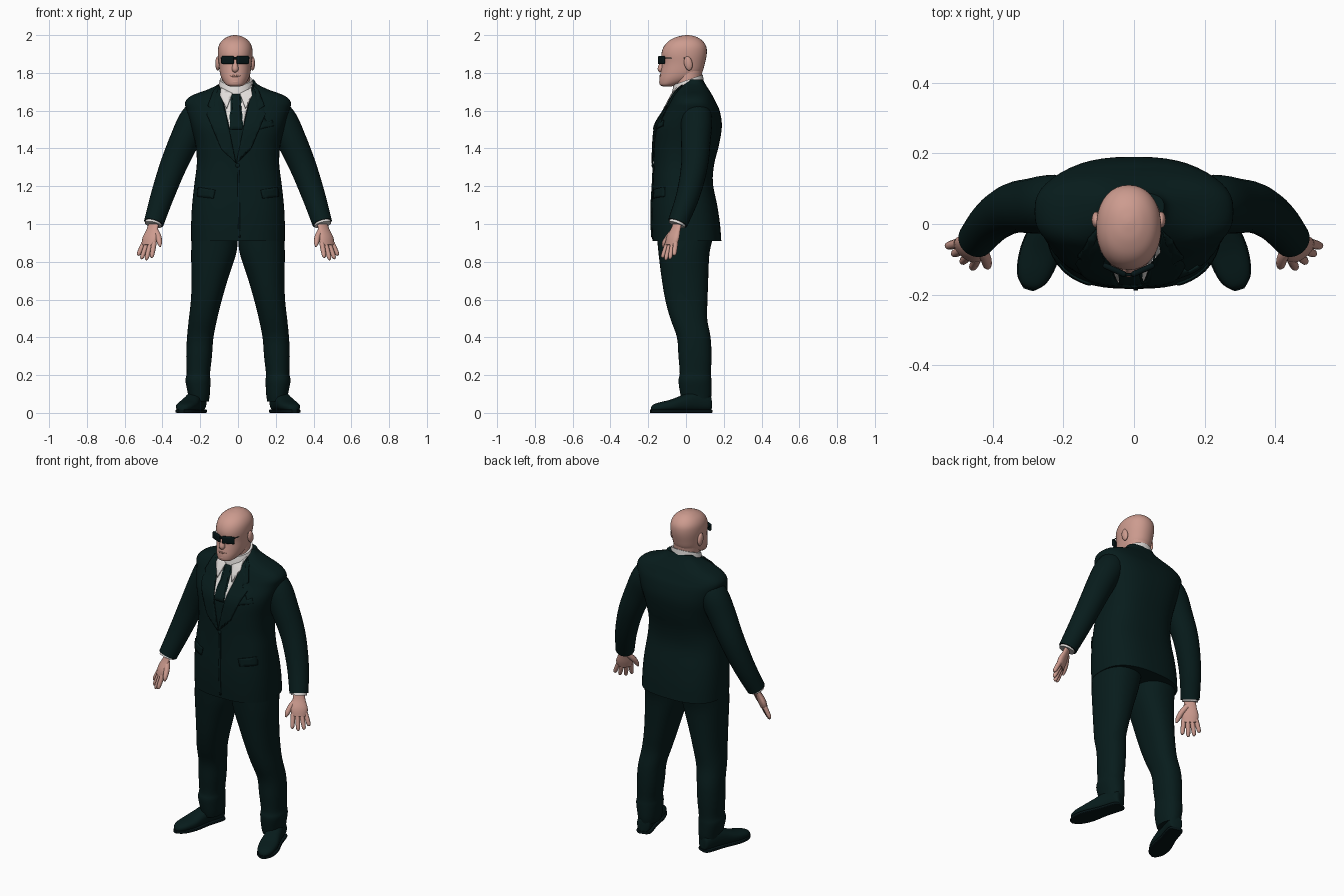
import bpy, bmesh, math
from mathutils import Vector, Matrix
from mathutils.bvhtree import BVHTree

if "Cube" in bpy.data.objects:
    bpy.data.objects.remove(bpy.data.objects["Cube"], do_unlink=True)


def material(name, color):
    mat = bpy.data.materials.new(name)
    mat.use_nodes = True
    mat.diffuse_color = (*color, 1)
    mat.node_tree.nodes["Principled BSDF"].inputs["Base Color"].default_value = (*color, 1)
    return mat


suit = material("dark green suit", (0.0022, 0.0115, 0.0115))
skin = material("skin", (0.61, 0.33, 0.275))
lip = material("lip skin", (0.5, 0.26, 0.21))
white = material("white cotton", (0.75, 0.72, 0.7))
black = material("glossy black", (0.0015, 0.007, 0.008))
parts = []


def finish(name, bm, mat):
    """Turn a bmesh into a named object with one material."""
    bmesh.ops.recalc_face_normals(bm, faces=bm.faces)
    mesh = bpy.data.meshes.new(name)
    bm.to_mesh(mesh)
    bm.free()
    mesh.materials.append(mat)
    obj = bpy.data.objects.new(name, mesh)
    bpy.context.collection.objects.link(obj)
    parts.append(obj)
    return obj


def refine(rows, steps=4):
    """Catmull-Rom interpolation through rows of numbers."""
    rows = [rows[0]] + list(rows) + [rows[-1]]
    out = []
    for a, b, c, d in zip(rows, rows[1:], rows[2:], rows[3:]):
        for k in range(steps):
            t = k / steps
            out.append([q + t / 2 * (r - p + t * (2 * p - 5 * q + 4 * r - s + t * (3 * (q - r) + s - p)))
                        for p, q, r, s in zip(a, b, c, d)])
    return out + [list(rows[-1])]


def loft(name, rings, mat, matrix=None):
    """Skin a list of closed rings and cap both ends."""
    bm = bmesh.new()
    loops = [[bm.verts.new(p) for p in ring] for ring in rings]
    n = len(loops[0])
    for low, high in zip(loops, loops[1:]):
        for i in range(n):
            j = (i + 1) % n
            bm.faces.new((low[i], low[j], high[j], high[i]))
    bm.faces.new(loops[0])
    bm.faces.new(loops[-1])
    if matrix:
        bm.transform(matrix)
    return finish(name, bm, mat)


def body(name, rows, mat, power=2.3, sides=36, tilt=0, matrix=None):
    """Stacked superellipse sections: height, centre x, half width, front y, back y."""
    rings = []
    for z, cx, hw, front, back in refine(rows):
        ring = []
        for i in range(sides):
            a = math.tau * i / sides
            c, s = math.cos(a), math.sin(a)
            x = math.copysign(abs(c) ** (2 / power), c) * hw
            y = (front + back) / 2 + math.copysign(abs(s) ** (2 / power), s) * (back - front) / 2
            ring.append((cx + x, y, z + tilt * y))
        rings.append(ring)
    return loft(name, rings, mat, matrix)


def tube(name, path, mat, wide=(1, 0, 0), flat=1, sides=20, side=1):
    """Tapered limb along x, y, z, radius points, mirrored by side."""
    path = refine(path)
    rings = []
    for i, (*p, r) in enumerate(path):
        t = Vector(path[min(i + 1, len(path) - 1)][:3]) - Vector(path[max(i - 1, 0)][:3])
        t.normalize()
        u = Vector(wide)
        u = (u - t * u.dot(t)).normalized()
        v = t.cross(u) * flat
        angles = [math.tau * k / sides for k in range(sides)]
        rings.append([Vector(p) + r * (u * math.cos(a) + v * math.sin(a)) for a in angles])
    return loft(name, rings, mat, Matrix.Diagonal((side, 1, 1, 1)))


def ball(name, place, size, mat, turn=0):
    bm = bmesh.new()
    bmesh.ops.create_uvsphere(bm, u_segments=20, v_segments=12, radius=1)
    bm.transform(Matrix.Translation(place) @ Matrix.Rotation(turn, 4, "X") @ Matrix.Diagonal((*size, 1)))
    return finish(name, bm, mat)


def box(name, place, size, mat, turn=0, round_by=0.001):
    bm = bmesh.new()
    bmesh.ops.create_cube(bm, size=1)
    bm.transform(Matrix.Diagonal((*size, 1)))
    bmesh.ops.bevel(bm, geom=bm.edges[:], offset=round_by, segments=3, affect="EDGES", profile=0.5)
    bm.transform(Matrix.Translation(place) @ Matrix.Rotation(turn, 4, "Z"))
    return finish(name, bm, mat)


def surface(obj):
    mesh = obj.data
    return BVHTree.FromPolygons([v.co for v in mesh.vertices], [p.vertices[:] for p in mesh.polygons])


def drape(name, outline, target, lift, mat, shift=0, side=1, step=0.02):
    """Lay a thin plate with an x, z outline over the front of a surface."""
    bm = bmesh.new()
    bm.faces.new([bm.verts.new((shift + side * x, 0, z)) for x, z in outline])
    bmesh.ops.triangulate(bm, faces=bm.faces)
    for axis in (0, 2):
        values = [v.co[axis] for v in bm.verts]
        cut = min(values) + step
        while cut < max(values):
            plane = Vector((0, 0, 0))
            plane[axis] = 1
            bmesh.ops.bisect_plane(bm, geom=bm.verts[:] + bm.edges[:] + bm.faces[:],
                                   plane_co=plane * cut, plane_no=plane)
            cut += step
    for v in bm.verts:
        hit = target.ray_cast(Vector((v.co.x, -1, v.co.z)), Vector((0, 1, 0)))[0]
        if hit is None:
            hit = target.find_nearest(v.co)[0]
        v.co.y = hit.y - lift
    obj = finish(name, bm, mat)
    rim = obj.modifiers.new("thickness", "SOLIDIFY")
    rim.thickness = 0.008
    rim.offset = 0
    return obj


# Jacket body
jacket = body("jacket_body", [
    (0.91, 0, 0.248, -0.178, 0.187), (1, 0, 0.248, -0.183, 0.18), (1.1, 0, 0.243, -0.183, 0.165),
    (1.22, 0, 0.23, -0.176, 0.142), (1.32, 0, 0.218, -0.172, 0.15), (1.42, 0, 0.225, -0.17, 0.175),
    (1.52, 0, 0.25, -0.158, 0.19), (1.6, 0, 0.272, -0.112, 0.178), (1.645, 0, 0.28, -0.087, 0.158),
    (1.68, 0, 0.245, -0.068, 0.14), (1.71, 0, 0.165, -0.048, 0.122), (1.74, 0, 0.104, -0.02, 0.103),
    (1.765, 0, 0.085, 0.01, 0.09)], suit, power=2.6, sides=48)
cloth = surface(jacket)
MID = -0.01

# Shirt, tie and jacket front details
drape("shirt_front", [(-0.085, 1.735), (-0.035, 1.51), (0.035, 1.51), (0.085, 1.735)], cloth, 0.002, white, MID)
drape("tie", [(-0.024, 1.685), (-0.016, 1.64), (-0.034, 1.5), (0.034, 1.5), (0.016, 1.64), (0.024, 1.685)],
      cloth, 0.009, suit, MID)
drape("jacket_closure", [(-0.004, 1.32), (0.002, 0.93), (0.012, 0.93), (0.006, 1.32)], cloth, 0.001, suit)
drape("pocket_square", [(0.11, 1.5), (0.19, 1.52), (0.18, 1.55), (0.155, 1.535), (0.14, 1.56)], cloth, 0.003, suit)
ball("jacket_button", (-0.003, -0.176, 1.31), (0.011, 0.006, 0.011), suit)
for side, label in ((1, "left"), (-1, "right")):
    drape(label + "_lapel", [(0.09, 1.735), (0.036, 1.5), (0, 1.32), (0.08, 1.4), (0.155, 1.58), (0.115, 1.6),
                             (0.15, 1.625), (0.12, 1.705)], cloth, 0.006, suit, MID, side)
    drape(label + "_collar_point", [(0.02, 1.69), (0.05, 1.61), (0.085, 1.68), (0.08, 1.72)],
          cloth, 0.011, white, MID, side)
    drape(label + "_pocket_flap", [(0.12, 1.18), (0.13, 1.135), (0.215, 1.145), (0.21, 1.195)],
          cloth, 0.003, suit, 0, side)

# Collar, neck and head
body("shirt_collar", [(1.68, MID, 0.098, -0.078, 0.093), (1.72, MID, 0.094, -0.074, 0.093),
                      (1.76, MID, 0.086, -0.066, 0.09)], white, 2, tilt=0.35)
body("neck", [(1.68, MID, 0.076, -0.06, 0.08), (1.75, MID, 0.074, -0.06, 0.08),
              (1.83, -0.015, 0.075, -0.07, 0.09)], skin, 2)
HEAD = -0.015
head = body("head", [
    (1.728, HEAD, 0.025, -0.12, -0.08), (1.737, HEAD, 0.048, -0.138, -0.04), (1.765, HEAD, 0.069, -0.141, 0.04),
    (1.8, HEAD, 0.081, -0.135, 0.083), (1.85, HEAD, 0.087, -0.127, 0.1), (1.9, HEAD, 0.092, -0.13, 0.11),
    (1.94, HEAD, 0.088, -0.117, 0.107), (1.97, HEAD, 0.071, -0.09, 0.087), (1.99, HEAD, 0.043, -0.05, 0.057),
    (1.998, HEAD, 0.018, -0.015, 0.027), (2, HEAD, 0.002, 0.004, 0.008)], skin, 2.15)
face = surface(head)
tube("nose", [(HEAD, -0.122, 1.88, 0.008), (HEAD, -0.13, 1.845, 0.013), (HEAD, -0.132, 1.82, 0.018),
              (HEAD, -0.128, 1.807, 0.011)], skin)
drape("mouth", [(-0.028, 1.785), (0, 1.788), (0.028, 1.785), (0.015, 1.779), (-0.015, 1.779)],
      face, -0.002, lip, HEAD, step=0.01)
ball("chin", (HEAD, -0.124, 1.752), (0.03, 0.018, 0.017), skin)
for side, label in ((1, "left"), (-1, "right")):
    ball(label + "_ear", (HEAD + side * 0.092, 0.012, 1.85), (0.013, 0.022, 0.038), skin, 0.2)
    box(label + "_lens", (HEAD + side * 0.04, -0.13, 1.868), (0.072, 0.016, 0.044), black, side * 0.42, 0.0075)
    box(label + "_glasses_arm", (HEAD + side * 0.079, -0.06, 1.879), (0.004, 0.11, 0.004), black, -side * 0.2)
box("glasses_bridge", (HEAD, -0.143, 1.878), (0.03, 0.008, 0.012), black)

# Limbs, built once per side
PALM = Vector((0.78, 0.62, 0))
REACH = Vector((0.32, -0.24, -1)).normalized()
for side, label in ((1, "left"), (-1, "right")):
    tube(label + "_sleeve", [(0.17, 0.055, 1.6, 0.055), (0.2, 0.056, 1.59, 0.074), (0.235, 0.056, 1.54, 0.083),
                             (0.28, 0.052, 1.45, 0.079), (0.342, 0.045, 1.31, 0.071),
                             (0.4, 0.01, 1.15, 0.062), (0.446, -0.044, 1.005, 0.053)], suit, sides=24, side=side)
    tube(label + "_shirt_cuff", [(0.443, -0.04, 1.02, 0.045), (0.449, -0.049, 0.996, 0.045)], white, side=side)
    # Hand with spread fingers
    tube(label + "_palm", [(0.445, -0.043, 1.01, 0.032), (0.454, -0.055, 0.97, 0.036), (0.466, -0.07, 0.925, 0.048),
                           (0.474, -0.08, 0.885, 0.042)], skin, PALM, 0.45, side=side)
    for i, length in enumerate((0.085, 0.098, 0.092, 0.072)):
        spread = i - 1.5
        base = Vector((0.471, -0.076, 0.9)) + PALM * spread * 0.023
        aim = REACH + PALM * spread * 0.12
        path = [(*(base + aim * length * t), r) for t, r in
                ((0, 0.0135), (0.5, 0.013), (0.88, 0.0105), (1, 0.004))]
        tube(f"{label}_finger_{i + 1}", path, skin, PALM, sides=10, side=side)
    tube(label + "_thumb", [(0.44, -0.06, 0.97, 0.016), (0.422, -0.09, 0.935, 0.016), (0.415, -0.115, 0.9, 0.013),
                            (0.412, -0.124, 0.88, 0.004)], skin, PALM, sides=10, side=side)
    # Trouser leg
    rows = [(0.06, 0.207, 0.052, -0.02, 0.128), (0.1, 0.207, 0.058, -0.03, 0.135), (0.17, 0.212, 0.066, -0.04, 0.135),
            (0.21, 0.21, 0.062, -0.033, 0.132), (0.3, 0.206, 0.068, -0.04, 0.135), (0.4, 0.2, 0.07, -0.048, 0.13),
            (0.5, 0.185, 0.075, -0.083, 0.112), (0.6, 0.167, 0.082, -0.11, 0.114), (0.72, 0.148, 0.098, -0.13, 0.118),
            (0.85, 0.128, 0.12, -0.146, 0.125), (0.95, 0.122, 0.12, -0.155, 0.15)]
    body(label + "_trouser_leg", [(z, side * cx, *rest) for z, cx, *rest in rows], suit)
    # Shoe, lofted from heel to toe
    stand = (Matrix.Translation((side * 0.201, 0.13, 0)) @ Matrix.Rotation(side * 0.3, 4, "Z")
             @ Matrix.Rotation(math.pi / 2, 4, "X"))
    body(label + "_shoe", [(0, 0, 0.025, 0.01, 0.08), (0.015, 0, 0.04, 0.008, 0.1), (0.09, 0, 0.044, 0.008, 0.115),
                           (0.16, 0, 0.049, 0.008, 0.092), (0.22, 0, 0.054, 0.008, 0.07),
                           (0.28, 0, 0.047, 0.008, 0.056), (0.315, 0, 0.03, 0.008, 0.044),
                           (0.327, 0, 0.012, 0.012, 0.03)], suit, 2.4, matrix=stand)
    body(label + "_sole", [(-0.002, 0, 0.026, 0, 0.016), (0.02, 0, 0.044, 0, 0.018), (0.12, 0, 0.046, 0, 0.018),
                           (0.22, 0, 0.057, 0, 0.018), (0.295, 0, 0.045, 0, 0.018), (0.331, 0, 0.014, 0, 0.018)],
         black, 6, matrix=stand)

# Smooth shading with sharp edges kept
bpy.ops.object.select_all(action="DESELECT")
for obj in parts:
    obj.select_set(True)
bpy.context.view_layer.objects.active = parts[0]
bpy.ops.object.shade_smooth_by_angle(angle=math.radians(40))
